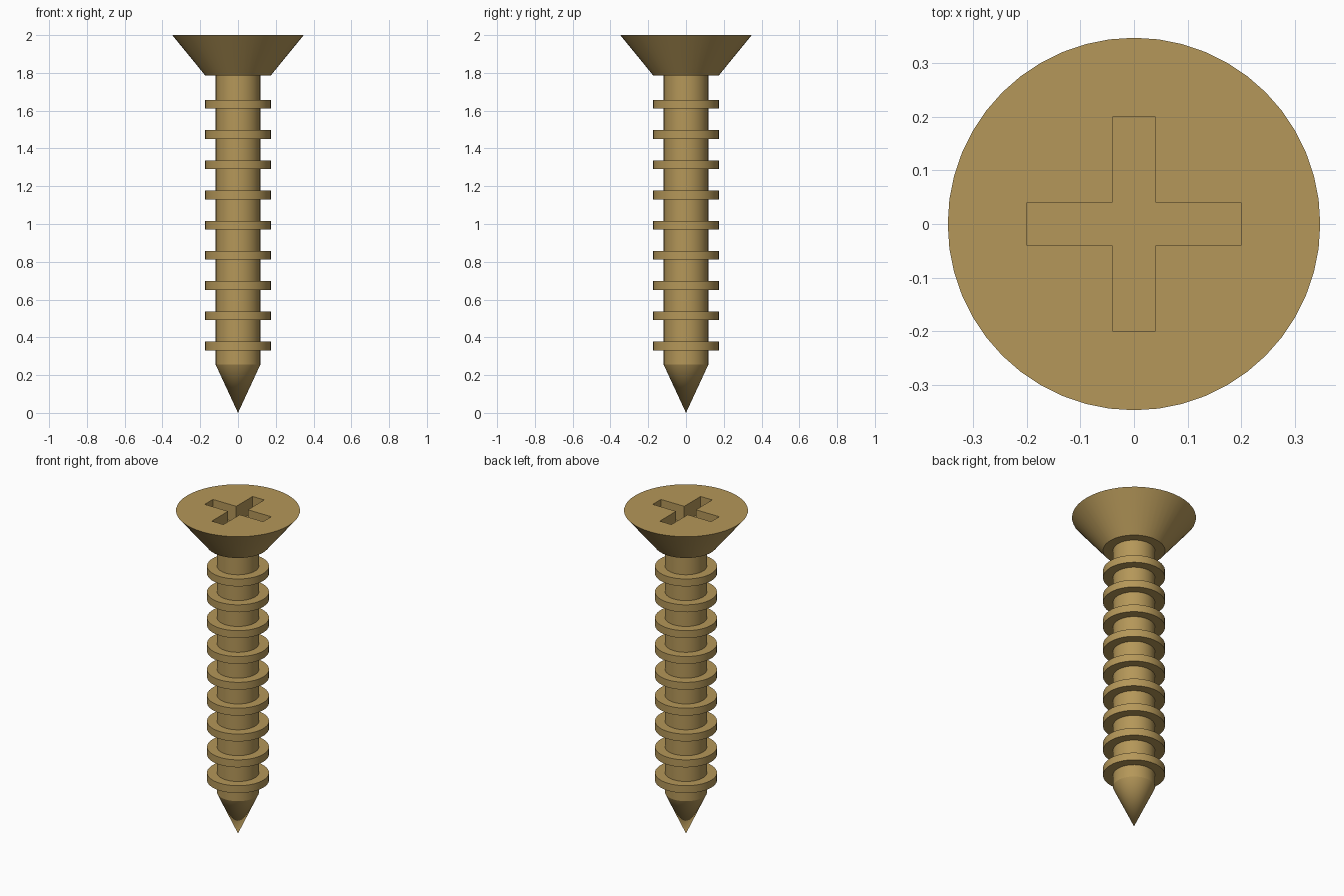
import bpy
import bmesh
from math import radians

SEGMENTS = 48
HEAD_R, COLLAR_R, SHANK_R = 0.348, 0.174, 0.118
HEAD_Z, COLLAR_Z, TIP_Z = 2.0, 1.787, 0.255
SLOT_LENGTH, SLOT_WIDTH, SLOT_DEPTH = 0.4, 0.08, 0.1
RING_COUNT, RING_FIRST, RING_STEP, RING_HEIGHT = 9, 0.354, 0.16, 0.046

if "Cube" in bpy.data.objects:
    bpy.data.objects.remove(bpy.data.objects["Cube"], do_unlink=True)

brass = bpy.data.materials.new("brass")
brass.use_nodes = True
brass.diffuse_color = (0.46, 0.31, 0.10, 1)
brass.node_tree.nodes["Principled BSDF"].inputs["Base Color"].default_value = brass.diffuse_color


def select(obj):
    bpy.ops.object.select_all(action="DESELECT")
    obj.select_set(True)
    bpy.context.view_layer.objects.active = obj


def smooth(obj):
    select(obj)
    bpy.ops.object.shade_smooth_by_angle(angle=radians(30))


def turned_part(name, r_bottom, r_top, z_bottom, z_top):
    """Round part about the z axis between two heights."""
    bpy.ops.mesh.primitive_cone_add(
        vertices=SEGMENTS, radius1=r_bottom, radius2=r_top,
        depth=z_top - z_bottom, location=(0, 0, (z_bottom + z_top) / 2))
    obj = bpy.context.object
    obj.name = obj.data.name = name
    obj.data.materials.append(brass)
    return obj


def cross_cutter():
    """Plus-shaped prism that reaches above the head."""
    a, b = SLOT_LENGTH / 2, SLOT_WIDTH / 2
    arm = [(a, -b), (a, b), (b, b)]
    outline = []
    for _ in range(4):
        outline += arm
        arm = [(-y, x) for x, y in arm]
    bm = bmesh.new()
    floor = bm.faces.new([bm.verts.new((x, y, HEAD_Z - SLOT_DEPTH)) for x, y in outline])
    top = bmesh.ops.extrude_face_region(bm, geom=[floor])["geom"]
    bmesh.ops.translate(bm, vec=(0, 0, 2 * SLOT_DEPTH),
                        verts=[v for v in top if isinstance(v, bmesh.types.BMVert)])
    bmesh.ops.recalc_face_normals(bm, faces=bm.faces)
    mesh = bpy.data.meshes.new("slot_cutter")
    bm.to_mesh(mesh)
    bm.free()
    mesh.materials.append(brass)
    obj = bpy.data.objects.new("slot_cutter", mesh)
    obj.hide_render = True
    bpy.context.collection.objects.link(obj)
    return obj


# Countersunk head with a cross recess
head = turned_part("head", COLLAR_R, HEAD_R, COLLAR_Z, HEAD_Z)
cutter = cross_cutter()
cut = head.modifiers.new("cross_recess", "BOOLEAN")
cut.operation = "DIFFERENCE"
cut.solver = "EXACT"
cut.object = cutter
select(head)
bpy.ops.object.modifier_apply(modifier=cut.name)
bpy.data.objects.remove(cutter, do_unlink=True)
smooth(head)

# Shank and pointed tip
smooth(turned_part("shank", SHANK_R, SHANK_R, TIP_Z, COLLAR_Z))
smooth(turned_part("tip", 0, SHANK_R, 0, TIP_Z))

# Thread ridges
for i in range(RING_COUNT):
    z = RING_FIRST + i * RING_STEP
    smooth(turned_part(f"thread_ridge_{i + 1}", COLLAR_R, COLLAR_R,
                       z - RING_HEIGHT / 2, z + RING_HEIGHT / 2))
